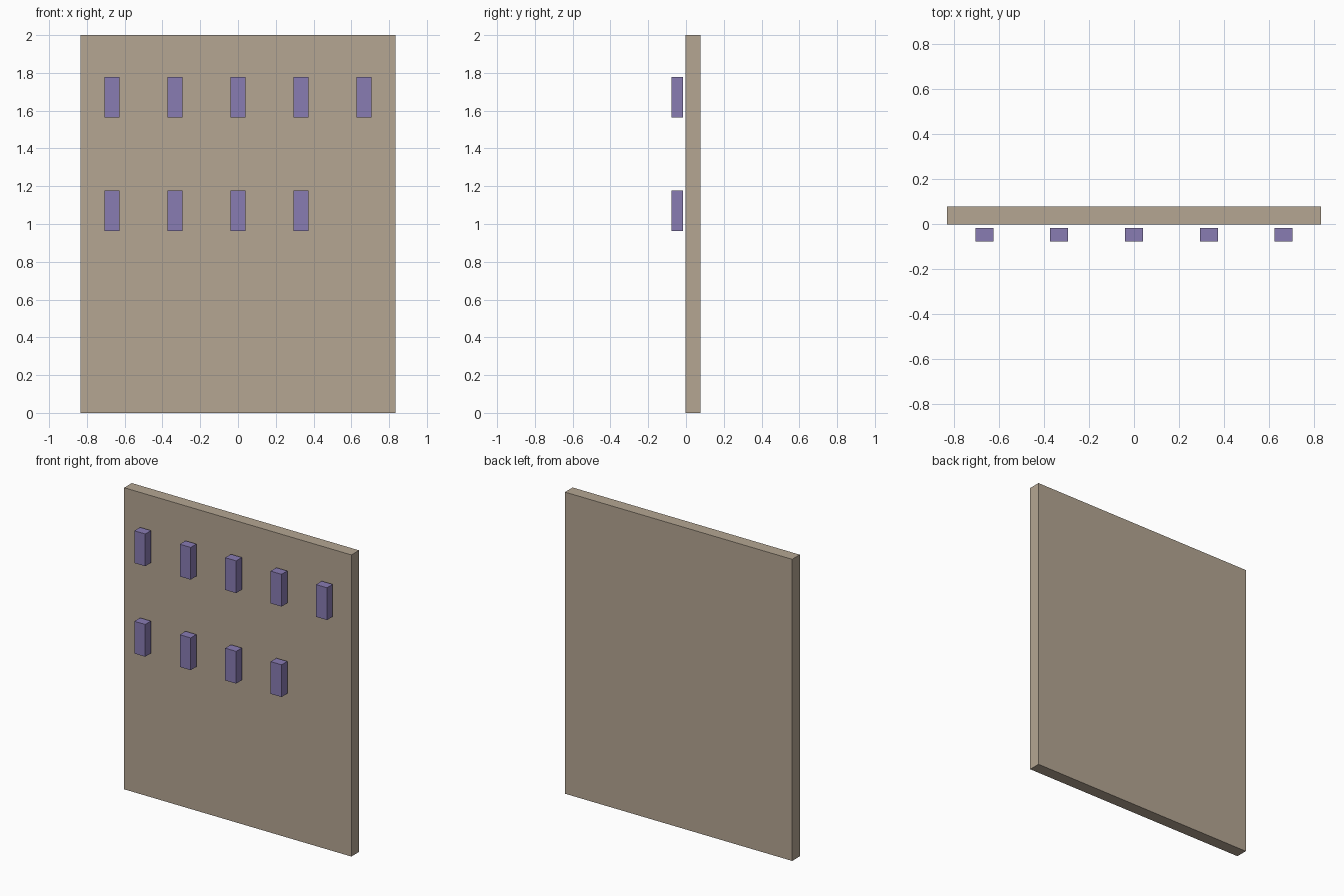
import bpy

if "Cube" in bpy.data.objects:
    bpy.data.objects.remove(bpy.data.objects["Cube"])


def box(name, center, size, mat):
    bpy.ops.mesh.primitive_cube_add(size=1, location=center)
    ob = bpy.context.object
    ob.name = name
    ob.scale = size
    bpy.ops.object.transform_apply(location=False, rotation=False, scale=True)
    ob.data.materials.append(mat)
    return ob


def material(name, color):
    mat = bpy.data.materials.new(name)
    mat.diffuse_color = color
    mat.use_nodes = True
    mat.node_tree.nodes["Principled BSDF"].inputs["Base Color"].default_value = mat.diffuse_color
    return mat


tan = material("tan", (0.46, 0.38, 0.29, 1))
purple = material("purple", (0.25, 0.20, 0.45, 1))

# Upright backing panel
box("wall_panel", (0, 0.038, 1), (1.667, 0.08, 2), tan)

# Two rows of blocks floating just in front of the panel, last one absent below
for row, (z, count) in enumerate([(1.67, 5), (1.07, 4)]):
    for i in range(count):
        box(f"block_{row + 1}_{i + 1}", ((i - 2) / 3, -0.047, z),
            (0.08, 0.06, 0.214), purple)
